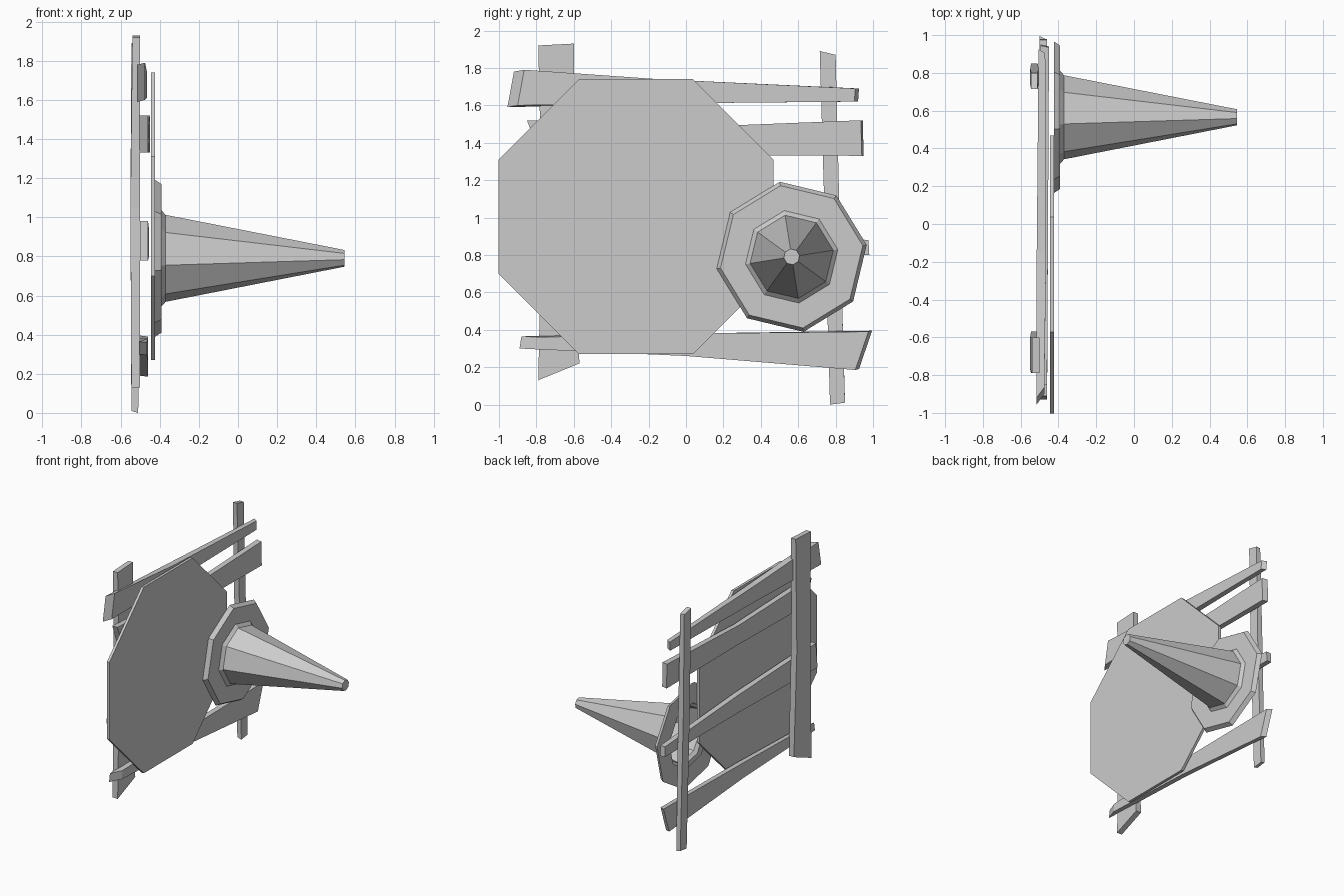
import bpy, bmesh, math

if "Cube" in bpy.data.objects:
    bpy.data.objects.remove(bpy.data.objects["Cube"])


def finish(name, bm):
    bmesh.ops.recalc_face_normals(bm, faces=bm.faces)
    mesh = bpy.data.meshes.new(name)
    bm.to_mesh(mesh)
    bm.free()
    ob = bpy.data.objects.new(name, mesh)
    bpy.context.collection.objects.link(ob)
    return ob


def board(name, sections):
    """Rough-cut timber. Section: edge A (y, z), edge B (y, z), back x, front x, front (y, z) skew."""
    bm = bmesh.new()
    loops = []
    for (ay, az), (by, bz), x0, x1, (sy, sz) in sections:
        pts = [(x0, ay, az), (x0, by, bz), (x1, by + sy, bz + sz), (x1, ay + sy, az + sz)]
        loops.append([bm.verts.new(p) for p in pts])
    for a, b in zip(loops, loops[1:]):
        for i in range(4):
            j = (i + 1) % 4
            bm.faces.new((a[i], a[j], b[j], b[i]))
    bm.faces.new(loops[0])
    bm.faces.new(loops[-1])
    return finish(name, bm)


def lathe_x(name, profile, cy, cz, phase, cap_start, cap_end, sides=8):
    """Eight-sided turned form around an axis parallel to x; profile is (x, radius)."""
    bm = bmesh.new()
    rings = []
    for x, r in profile:
        angles = [math.radians(phase) + math.tau * i / sides for i in range(sides)]
        rings.append([bm.verts.new((x, cy + r * math.cos(a), cz + r * math.sin(a))) for a in angles])
    for a, b in zip(rings, rings[1:]):
        for i in range(sides):
            j = (i + 1) % sides
            bm.faces.new((a[i], a[j], b[j], b[i]))
    if cap_start:
        bm.faces.new(rings[0])
    if cap_end:
        bm.faces.new(rings[-1])
    return finish(name, bm)


N = (0, 0)

# Upright posts
board("left_post", [
    ((-0.79, 0.13), (-0.57, 0.22), -0.545, -0.50, N),
    ((-0.77, 1.05), (-0.60, 1.05), -0.55, -0.50, N),
    ((-0.79, 1.92), (-0.60, 1.93), -0.54, -0.50, N)])
board("right_post", [
    ((0.77, 0.01), (0.85, 0.02), -0.545, -0.51, (0, -0.01)),
    ((0.74, 1.05), (0.82, 1.05), -0.55, -0.505, N),
    ((0.715, 1.89), (0.80, 1.87), -0.545, -0.51, N)])

# Horizontal planks, tapered and slightly bent
board("top_plank", [
    ((-0.955, 1.59), (-0.92, 1.78), -0.515, -0.475, (0.055, 0.01)),
    ((-0.15, 1.61), (-0.15, 1.74), -0.515, -0.465, N),
    ((0.92, 1.62), (0.925, 1.69), -0.505, -0.47, (-0.02, 0))])
board("upper_plank", [
    ((-0.78, 1.33), (-0.85, 1.52), -0.505, -0.46, N),
    ((0.05, 1.335), (0.05, 1.485), -0.495, -0.455, N),
    ((0.95, 1.33), (0.945, 1.52), -0.495, -0.45, (-0.01, 0))])
board("middle_plank", [
    ((-0.93, 0.78), (-0.91, 0.98), -0.50, -0.46, N),
    ((0.05, 0.80), (0.05, 0.94), -0.50, -0.455, N),
    ((0.98, 0.80), (0.975, 0.88), -0.50, -0.46, N)])
board("bottom_plank", [
    ((-0.89, 0.30), (-0.88, 0.365), -0.505, -0.465, (0.1, -0.005)),
    ((0.0, 0.26), (0.0, 0.38), -0.50, -0.46, N),
    ((0.925, 0.19), (0.995, 0.395), -0.50, -0.46, (-0.02, -0.005))])

# Large flat octagonal panel
lathe_x("octagon_panel", [(-0.445, 0.796), (-0.424, 0.796)],
        -0.267, 1.005, 22.5, True, True)

# Flanged, hollow-backed spike
lathe_x("spike", [(-0.424, 0.25), (-0.424, 0.406), (-0.392, 0.385), (-0.392, 0.25),
                  (-0.37, 0.225), (0.545, 0.043)],
        0.565, 0.79, 99, False, True)
